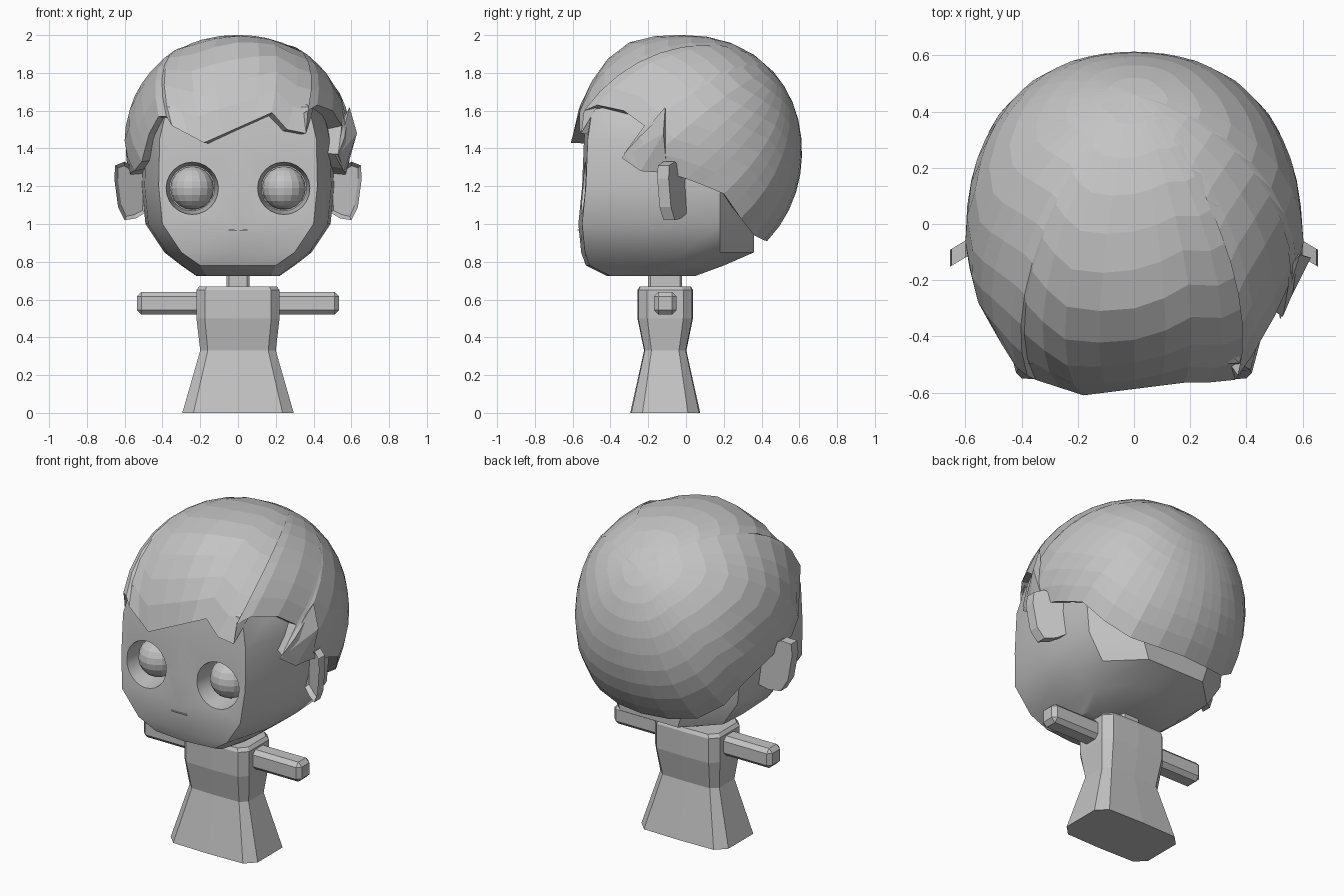
import bpy, bmesh, math
from mathutils import Vector

if "Cube" in bpy.data.objects:
    bpy.data.objects.remove(bpy.data.objects["Cube"])

grey = bpy.data.materials.new("plain grey")
grey.diffuse_color = (0.55, 0.55, 0.55, 1)
grey.use_nodes = True
grey.node_tree.nodes["Principled BSDF"].inputs["Base Color"].default_value = grey.diffuse_color


def finish(bm, name, smooth=None):
    bmesh.ops.recalc_face_normals(bm, faces=bm.faces)
    me = bpy.data.meshes.new(name)
    bm.to_mesh(me)
    bm.free()
    ob = bpy.data.objects.new(name, me)
    bpy.context.collection.objects.link(ob)
    me.materials.append(grey)
    if smooth:
        shade(ob, smooth)
    return ob


def shade(ob, angle):
    bpy.ops.object.select_all(action='DESELECT')
    ob.select_set(True)
    bpy.context.view_layer.objects.active = ob
    bpy.ops.object.shade_smooth_by_angle(angle=math.radians(angle))


def loft(rings, cap=True):
    bm = bmesh.new()
    vs = [[bm.verts.new(p) for p in ring] for ring in rings]
    n = len(vs[0])
    for a, b in zip(vs, vs[1:]):
        for i in range(n):
            j = (i + 1) % n
            bm.faces.new((a[i], a[j], b[j], b[i]))
    if cap:
        bm.faces.new(vs[0])
        bm.faces.new(vs[-1])
    return bm


def box(name, lo, hi, bevel=0):
    bm = bmesh.new()
    bmesh.ops.create_cube(bm, size=1)
    for v in bm.verts:
        v.co = [l + (c + 0.5) * (h - l) for c, l, h in zip(v.co, lo, hi)]
    if bevel:
        bmesh.ops.bevel(bm, geom=bm.edges[:], offset=bevel, segments=1,
                        affect='EDGES', profile=0.5)
    return finish(bm, name)


def mirrored(points):
    return points + [(-x, *r) for x, *r in reversed(points) if abs(x) > 1e-6]


# Head: stacked rings (z, front y, front corner x, side x, back y)
LEVELS = [(.725, -.42, .17, .22, .05), (.78, -.53, .2, .30, .2),
          (.85, -.555, .30, .39, .36), (1.0, -.57, .40, .49, .36),
          (1.2, -.55, .42, .51, .36), (1.45, -.54, .415, .50, .36),
          (1.62, -.515, .375, .46, .36), (1.75, -.36, .22, .36, .3)]
rings = []
for z, yf, xc, xs, yb in LEVELS:
    half = [(0, yf, z), (xc, yf + .02, z), (xs * .97, -.25, z),
            (xs, min(0, yb - .25), z), (xs * .97, yb - .18, z),
            (xs * .5, yb, z), (0, yb, z)]
    rings.append(mirrored(half))
head = finish(loft(rings), "head")

# Eye sockets cut into the face, with recessed eyeballs
for side, label in ((-1, "left"), (1, "right")):
    def circle(r, y, n=24):
        return [(side * .243 + r * math.cos(math.tau * i / n), y,
                 1.19 + r * math.sin(math.tau * i / n)) for i in range(n)]
    cutter = finish(loft([circle(.15, -.65), circle(.139, -.545),
                          circle(.12, -.39)]), "socket_cutter")
    cutter.hide_render = True
    mod = head.modifiers.new("socket", 'BOOLEAN')
    mod.operation, mod.solver, mod.object = 'DIFFERENCE', 'EXACT', cutter
    bpy.context.view_layer.objects.active = head
    bpy.ops.object.modifier_apply(modifier=mod.name)
    bpy.data.objects.remove(cutter)

    bm = bmesh.new()
    bmesh.ops.create_uvsphere(bm, u_segments=16, v_segments=10, radius=.115)
    bmesh.ops.translate(bm, verts=bm.verts, vec=(side * .243, -.42, 1.19))
    finish(bm, label + "_eye")
shade(head, 30)
box("mouth", (-.05, -.574, .965), (.05, -.55, .97))

# Hair: columns run from a tilted crown to a jagged hairline
CENTRE = Vector((0, 0, 1.4))
CROWN = Vector((0, .75, .66)).normalized()
BUMP = Vector((0, -.5, .86)).normalized()


def hair_radius(d):
    p = 2.1
    s = (abs(d.x) / .605) ** p + (abs(d.y) / .61) ** p + (abs(d.z) / .6) ** p
    return s ** (-1 / p) * (1 + .05 * math.exp(-(d.angle(BUMP) / .3) ** 2))


front_right = [(.18, -.565, 1.59), (.26, -.565, 1.5), (.36, -.555, 1.48),
               (.37, -.54, 1.6), (.42, -.47, 1.63), (.50, -.33, 1.6),
               (.55, -.22, 1.52), (.53, -.33, 1.37), (.56, -.24, 1.29),
               (.57, -.1, 1.27)]
back = [(.57, 0, 1.24), (.56, .08, 1.21), (.54, .2, 1.16), (.46, .29, 1.03),
        (.33, .36, .94), (.17, .41, .915), (0, .43, .91)]
front_left = [(-.57, -.1, 1.27), (-.55, -.24, 1.28), (-.51, -.36, 1.33),
              (-.47, -.43, 1.48), (-.42, -.51, 1.57), (-.38, -.54, 1.57),
              (-.35, -.555, 1.52), (-.18, -.61, 1.43)]
corners = [Vector(p) for p in front_right + mirrored(back) + front_left]
hairline = []
for a, b in zip(corners, corners[1:] + corners[:1]):
    n = max(1, round((b - a).length / .11))
    hairline += [a.lerp(b, i / n) for i in range(n)]

ROWS = 10
rings = [[] for _ in range(ROWS + 1)]
for p in hairline:
    d1 = (p - CENTRE).normalized()
    k = (p - CENTRE).length / hair_radius(d1)
    for r in range(1, ROWS + 1):
        t = r / ROWS
        d = CROWN.slerp(d1, t)
        rings[r - 1].append(CENTRE + d * hair_radius(d) * (1 + (k - 1) * t ** 3))
    rings[ROWS].append(p.lerp(CENTRE, .14))
bm = loft(rings, cap=False)
bm.verts.ensure_lookup_table()
first = bm.verts[:len(hairline)]
tip = bm.verts.new(CENTRE + CROWN * hair_radius(CROWN))
for a, b in zip(first, first[1:] + first[:1]):
    bm.faces.new((a, b, tip))
finish(bm, "hair")

# Pointed lock in front of the right ear
bm = bmesh.new()
for p in [(.59, -.11, 1.62), (.63, -.12, 1.48), (.52, -.34, 1.35),
          (.56, -.24, 1.28), (.57, -.1, 1.27), (.54, -.17, 1.52),
          (.5, -.2, 1.4)]:
    bm.verts.new(p)
bmesh.ops.convex_hull(bm, input=bm.verts[:])
finish(bm, "side_lock")

# Ears: tilted plates with a hollowed front
OUTLINE = [(.48, 1.28), (.49, 1.06), (.54, 1.03), (.60, 1.02), (.635, 1.09),
           (.655, 1.24), (.65, 1.31), (.60, 1.33), (.55, 1.30)]
for side, label in ((-1, "left"), (1, "right")):
    def plate(dy):
        return [(side * x, -.125 + (.66 - x) * .6 + dy, z) for x, z in OUTLINE]
    bm = loft([plate(-.03), plate(.03)])
    bmesh.ops.recalc_face_normals(bm, faces=bm.faces)
    bm.faces.ensure_lookup_table()
    face = bm.faces[len(bm.faces) - 2]
    bmesh.ops.inset_region(bm, faces=[face], thickness=.022)
    bmesh.ops.translate(bm, verts=face.verts[:], vec=(0, .03, 0))
    finish(bm, label + "_ear")

# Body: chamfered column (z, half width, half depth), flaring to the base
rings = []
for z, hx, hy in ((0, .295, .185), (.33, .20, .112), (.5, .22, .147),
                  (.65, .22, .147), (.67, .205, .135)):
    half = [(0, -hy), (.8 * hx, -hy * .97), (hx, -.65 * hy),
            (hx, .65 * hy), (.8 * hx, hy * .97), (0, hy)]
    rings.append([(x, y - .11, z) for x, y in mirrored(half)])
finish(loft(rings), "body")

# Neck and arms
box("neck", (-.06, -.2, .64), (.06, -.02, .78), .012)
for side, label in ((-1, "left"), (1, "right")):
    xs = sorted((side * .15, side * .535))
    box(label + "_arm", (xs[0], -.17, .52), (xs[1], -.05, .64), .024)
